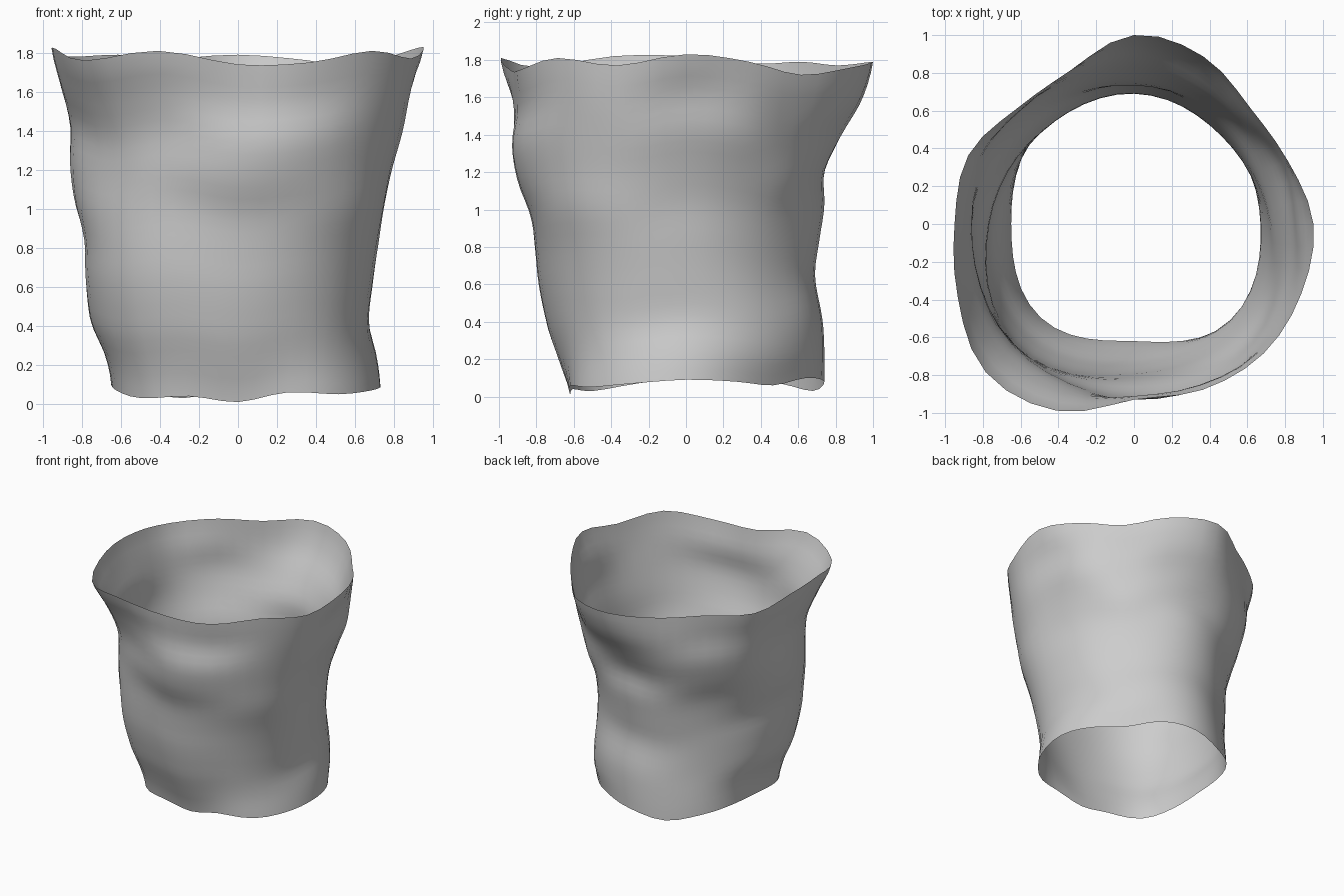
import bpy
import math

default_cube = bpy.data.objects.get("Cube")
if default_cube:
    bpy.data.objects.remove(default_cube, do_unlink=True)

SEGMENTS = 48
ROWS = 30

# Radii around the wall, counterclockwise from +x, keyed by relative height
wall_radii = {
    0.0: [.73, .66, .74, .71, .65, .70, .62, .73],
    0.09: [.71, .69, .74, .70, .68, .74, .67, .72],
    0.19: [.67, .69, .73, .69, .75, .81, .73, .73],
    0.33: [.69, .66, .69, .69, .77, .87, .78, .77],
    0.43: [.71, .66, .71, .70, .77, .89, .80, .81],
    0.55: [.73, .69, .74, .73, .83, .90, .83, .87],
    0.66: [.78, .75, .74, .80, .86, .90, .90, .90],
    0.77: [.84, .83, .78, .79, .83, .83, .85, .87,
           .86, .88, .92, .92, .93, .94, .93, .89],
    0.88: [.87, .86, .82, .89, .94, .87, .85, .90,
           .90, .95, 1.0, .98, .91, .92, .95, .93],
    1.0: [.95, .88, .87, .96, 1.0, .88, .87, .95,
          .95, 1.01, 1.11, 1.07, .93, .95, .97, .96],
}

# Wavy heights of the two open edges
rim_heights = [1.83, 1.79, 1.72, 1.76, 1.79, 1.77, 1.79, 1.78,
               1.82, 1.82, 1.76, 1.81, 1.74, 1.75, 1.81, 1.77]
base_heights = [.09, .08, .06, .1, .08, .03, .07, .1,
                .1, .07, .03, .04, .01, .06, .05, .07]


def spline(a, b, c, d, t):
    """Catmull-Rom blend from b to c."""
    return b + t * ((c - a) + t * ((2*a - 5*b + 4*c - d) + t * (3*b - a - 3*c + d))) / 2


def around(values, turn):
    """Smoothly sample a closed list of values at a fraction of a turn."""
    count = len(values)
    position = turn * count
    k = math.floor(position)
    a, b, c, d = (values[(k + step) % count] for step in (-1, 0, 1, 2))
    return spline(a, b, c, d, position - k)


def up_wall(height, turn):
    """Smoothly sample the wall radius at a relative height."""
    levels = list(wall_radii)
    last = len(levels) - 1
    k = max(i for i in range(last) if levels[i] <= height)
    fraction = (height - levels[k]) / (levels[k + 1] - levels[k])
    picks = [min(max(k + step, 0), last) for step in (-1, 0, 1, 2)]
    samples = [around(wall_radii[levels[p]], turn) for p in picks]
    return spline(*samples, fraction)


# Crumpled open sleeve, one thin sheet
vertices = []
for row in range(ROWS + 1):
    height = row / ROWS
    for segment in range(SEGMENTS):
        turn = segment / SEGMENTS
        radius = up_wall(height, turn)
        low = around(base_heights, turn)
        high = around(rim_heights, turn)
        angle = turn * math.tau
        vertices.append((radius * math.cos(angle),
                         radius * math.sin(angle),
                         low + (high - low) * height))

faces = []
for row in range(ROWS):
    for segment in range(SEGMENTS):
        following = (segment + 1) % SEGMENTS
        lower, upper = row * SEGMENTS, (row + 1) * SEGMENTS
        faces.append((lower + segment, lower + following,
                      upper + following, upper + segment))

mesh = bpy.data.meshes.new("crumpled_sleeve")
mesh.from_pydata(vertices, [], faces)
mesh.update()
mesh.shade_smooth()
sleeve = bpy.data.objects.new("crumpled_sleeve", mesh)
bpy.context.collection.objects.link(sleeve)

# Plain grey material
grey = bpy.data.materials.new("plain_grey")
grey.use_nodes = True
colour = (0.61, 0.61, 0.61, 1)
grey.diffuse_color = colour
shader = next(n for n in grey.node_tree.nodes if n.type == "BSDF_PRINCIPLED")
shader.inputs["Base Color"].default_value = colour
mesh.materials.append(grey)
